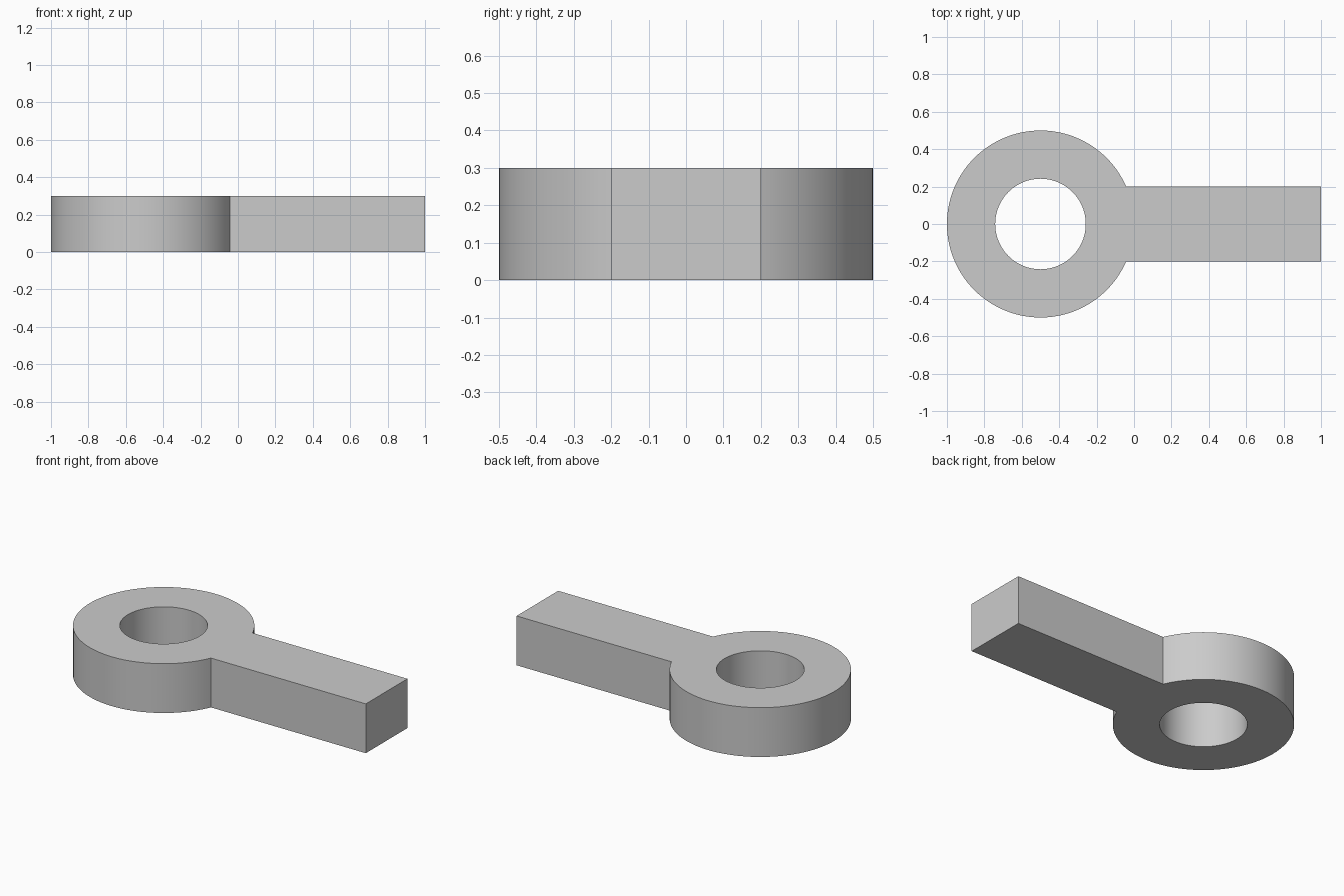
import bpy, bmesh
from math import sin, cos, asin, pi

cube = bpy.data.objects.get("Cube")
if cube:
    bpy.data.objects.remove(cube, do_unlink=True)

CENTRE_X = -0.5
RING_R, HOLE_R = 0.5, 0.242
BAR_HALF, BAR_END = 0.2, 1.0
HEIGHT = 0.3
SEGMENTS = 96

grey = bpy.data.materials.new("plain_grey")
colour = (0.6, 0.6, 0.6, 1)
grey.diffuse_color = colour
grey.use_nodes = True
grey.node_tree.nodes["Principled BSDF"].inputs["Base Color"].default_value = colour


def arc(radius, start, end, count):
    """Points along an arc around the ring centre."""
    angles = [start + (end - start) * i / count for i in range(count + 1)]
    return [(CENTRE_X + radius * cos(a), radius * sin(a)) for a in angles]


def add_loop(bm, points):
    """Closed loop of edges on the ground plane."""
    verts = [bm.verts.new((x, y, 0)) for x, y in points]
    return [bm.edges.new((v, verts[i - 1])) for i, v in enumerate(verts)]


# Outline: ring arc that runs into the straight bar, and the round hole
join = asin(BAR_HALF / RING_R)
outline = arc(RING_R, join, 2 * pi - join, SEGMENTS)
outline += [(BAR_END, -BAR_HALF), (BAR_END, BAR_HALF)]
hole = arc(HOLE_R, 0, 2 * pi, SEGMENTS)[:-1]

# Fill the flat profile and extrude it to full height
bm = bmesh.new()
edges = add_loop(bm, outline) + add_loop(bm, hole)
bmesh.ops.triangle_fill(bm, use_beauty=True, edges=edges)
result = bmesh.ops.extrude_face_region(bm, geom=bm.faces[:], use_keep_orig=True)
top = [g for g in result["geom"] if isinstance(g, bmesh.types.BMVert)]
bmesh.ops.translate(bm, verts=top, vec=(0, 0, HEIGHT))
bmesh.ops.recalc_face_normals(bm, faces=bm.faces[:])

mesh = bpy.data.meshes.new("ring_with_bar")
bm.to_mesh(mesh)
bm.free()
mesh.materials.append(grey)
ring = bpy.data.objects.new("ring_with_bar", mesh)
bpy.context.collection.objects.link(ring)

# Smooth round walls, sharp rims and corners
bpy.ops.object.select_all(action="DESELECT")
ring.select_set(True)
bpy.context.view_layer.objects.active = ring
bpy.ops.object.shade_smooth_by_angle(angle=pi / 6)
